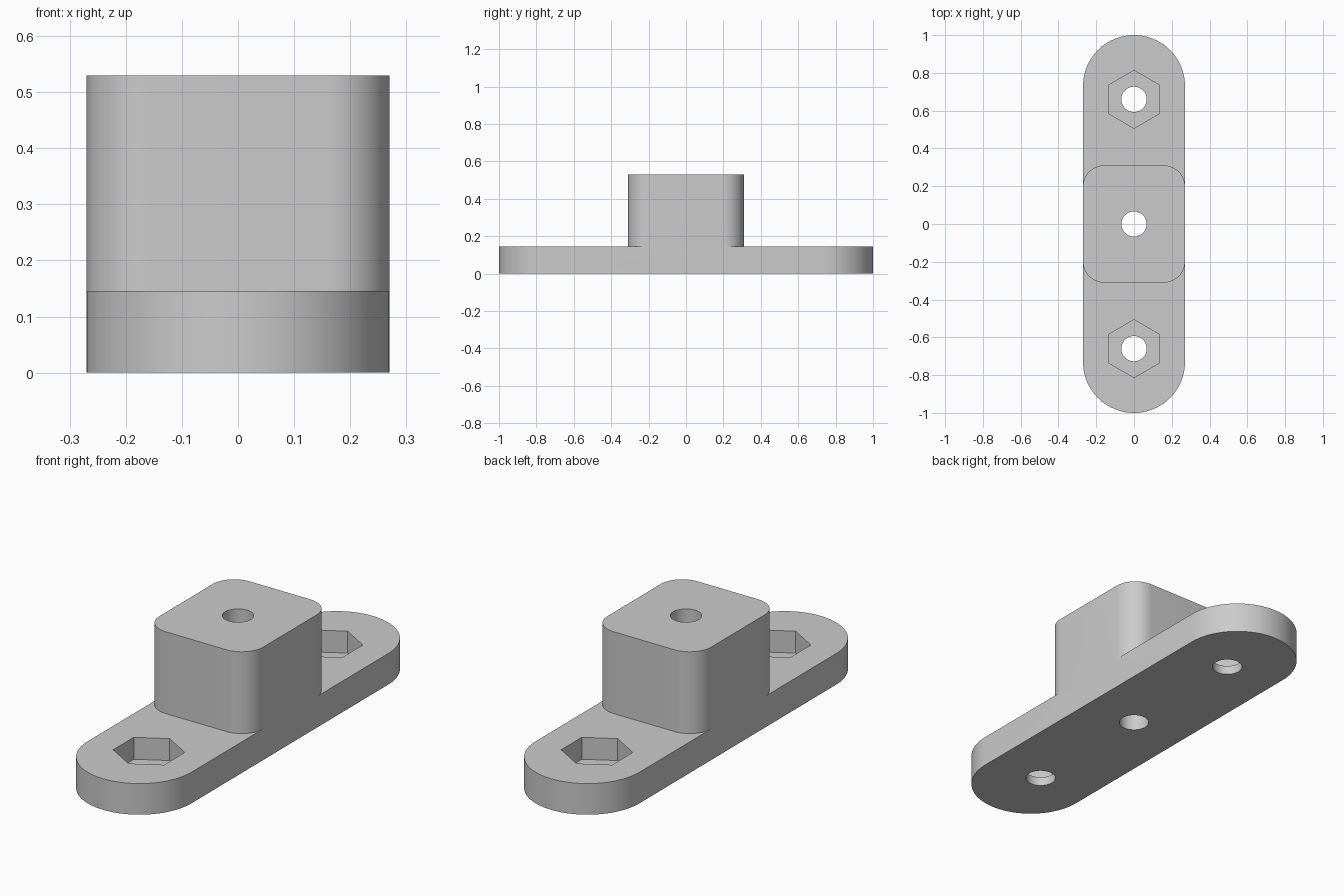
import bpy
import bmesh
from math import sin, cos, pi, radians

if "Cube" in bpy.data.objects:
    bpy.data.objects.remove(bpy.data.objects["Cube"], do_unlink=True)

HALF_W = 0.27
PLATE_H = 0.146
TOTAL_H = 0.53
POCKET_FLOOR = 0.043
BOLT_Y = 0.66

grey = bpy.data.materials.new("grey")
grey.use_nodes = True
colour = (0.6, 0.6, 0.6, 1)
grey.diffuse_color = colour
grey.node_tree.nodes["Principled BSDF"].inputs["Base Color"].default_value = colour


def rounded_outline(hx, hy, r, steps):
    """Rectangle outline with rounded corners, counter-clockwise."""
    pts = []
    for i, (sx, sy) in enumerate([(1, 1), (-1, 1), (-1, -1), (1, -1)]):
        for k in range(steps + 1):
            a = (i + k / steps) * pi / 2
            pts.append((sx * (hx - r) + r * cos(a), sy * (hy - r) + r * sin(a)))
    return pts


def polygon(r, sides, y=0.0):
    """Regular polygon outline with a corner towards +y."""
    return [(r * cos(pi / 2 + 2 * pi * k / sides), y + r * sin(pi / 2 + 2 * pi * k / sides))
            for k in range(sides)]


def prism(name, outline, z0, z1):
    bm = bmesh.new()
    face = bm.faces.new([bm.verts.new((x, y, z0)) for x, y in outline])
    top = bmesh.ops.extrude_face_region(bm, geom=[face])["geom"]
    bmesh.ops.translate(bm, vec=(0, 0, z1 - z0),
                        verts=[v for v in top if isinstance(v, bmesh.types.BMVert)])
    bmesh.ops.remove_doubles(bm, verts=bm.verts, dist=1e-5)
    bmesh.ops.recalc_face_normals(bm, faces=bm.faces)
    mesh = bpy.data.meshes.new(name)
    bm.to_mesh(mesh)
    bm.free()
    mesh.materials.append(grey)
    obj = bpy.data.objects.new(name, mesh)
    bpy.context.collection.objects.link(obj)
    return obj


def combine(target, tool, operation):
    """Apply a boolean and discard the tool."""
    mod = target.modifiers.new("combine", "BOOLEAN")
    mod.operation = operation
    mod.solver = "EXACT"
    mod.object = tool
    bpy.context.view_layer.objects.active = target
    bpy.ops.object.modifier_apply(modifier=mod.name)
    bpy.data.objects.remove(tool, do_unlink=True)


# Base plate with round ends, and the central block standing on it
bracket = prism("mounting_bracket", rounded_outline(HALF_W, 1, HALF_W, 24), 0, PLATE_H)
block = prism("central_block", rounded_outline(HALF_W, 0.31, 0.112, 16), 0.06, TOTAL_H)
combine(bracket, block, "UNION")

# Bolt holes, and hexagonal nut pockets at both ends
for y in (-BOLT_Y, 0, BOLT_Y):
    combine(bracket, prism("hole_cutter", polygon(0.067, 48, y), -0.1, 0.7), "DIFFERENCE")
    if y:
        combine(bracket, prism("nut_cutter", polygon(0.153, 6, y), POCKET_FLOOR, 0.3),
                "DIFFERENCE")

# Smooth the rounded walls, keep the edges crisp
bpy.ops.object.select_all(action="DESELECT")
bracket.select_set(True)
bpy.context.view_layer.objects.active = bracket
bpy.ops.object.shade_smooth_by_angle(angle=radians(30))
